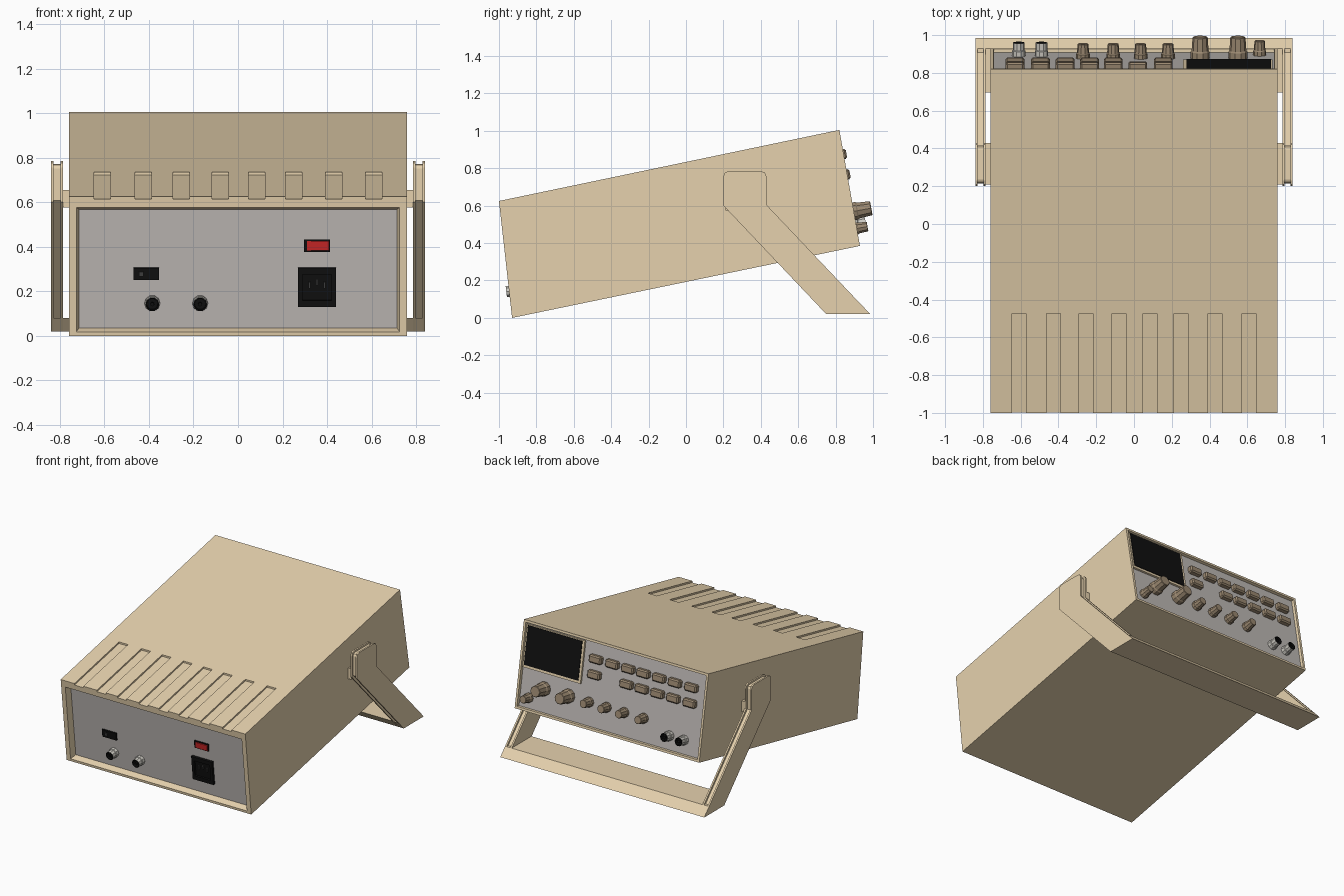
import bpy, bmesh, math
from mathutils import Matrix, Vector

if "Cube" in bpy.data.objects:
    bpy.data.objects.remove(bpy.data.objects["Cube"])

def mat(name, r, g, b):
    m = bpy.data.materials.new(name)
    m.diffuse_color = (r, g, b, 1)
    m.use_nodes = True
    m.node_tree.nodes["Principled BSDF"].inputs["Base Color"].default_value = m.diffuse_color
    return m

BEIGE = mat("beige", 0.79, 0.64, 0.42)
GREY = mat("panel_grey", 0.52, 0.49, 0.47)
BROWN = mat("brown", 0.33, 0.25, 0.165)
BLACK = mat("black", 0.005, 0.005, 0.005)
RED = mat("red", 0.6, 0.02, 0.02)
METAL = mat("metal", 0.62, 0.6, 0.55)
DARK = mat("dark_grey", 0.05, 0.05, 0.05)

def finish(bm, name, *mats):
    bmesh.ops.recalc_face_normals(bm, faces=bm.faces[:])
    me = bpy.data.meshes.new(name)
    bm.to_mesh(me)
    bm.free()
    for m in mats:
        me.materials.append(m)
    ob = bpy.data.objects.new(name, me)
    bpy.context.collection.objects.link(ob)
    return ob

def extrude_x(bm, pts, x0, x1):
    """Add a (y, z) profile extruded along x."""
    a = [bm.verts.new((x0, y, z)) for y, z in pts]
    b = [bm.verts.new((x1, y, z)) for y, z in pts]
    n = len(pts)
    bm.faces.new(a)
    bm.faces.new(b[::-1])
    for i in range(n):
        bm.faces.new((a[i], b[i], b[(i + 1) % n], a[(i + 1) % n]))

def frame(bottom, top, out, depth):
    """Matrix with Y up along a face and Z out of it, sunk to the panel."""
    o = Vector((0, *bottom))
    up = (Vector((0, *top)) - o).normalized()
    x = Vector((-out, 0, 0))
    n = x.cross(up)
    m = Matrix((x, up, n)).transposed().to_4x4()
    m.translation = o - n * depth
    return m

def box(name, fr, x, w, sx, sw, d0, d1, m, bevel=0):
    bm = bmesh.new()
    bmesh.ops.create_cube(bm, size=1)
    bmesh.ops.scale(bm, vec=(sx, sw, d1 - d0), verts=bm.verts[:])
    if bevel:
        bmesh.ops.bevel(bm, geom=bm.edges[:], offset=bevel, segments=1, affect='EDGES')
    ob = finish(bm, name, m)
    ob.matrix_world = fr @ Matrix.Translation((x * fr[0][0], w, (d0 + d1) / 2))
    return ob

def lathe(name, fr, x, w, prof, mats, dark_from=99, n=10):
    bm = bmesh.new()
    rings = [[bm.verts.new((r * math.cos(2 * math.pi * i / n), r * math.sin(2 * math.pi * i / n), z))
              for i in range(n)] for r, z in prof]
    bm.faces.new(rings[0][::-1])
    for k, (a, b) in enumerate(zip(rings, rings[1:])):
        for i in range(n):
            f = bm.faces.new((a[i], a[(i + 1) % n], b[(i + 1) % n], b[i]))
            f.material_index = int(k >= dark_from)
    bm.faces.new(rings[-1]).material_index = int(dark_from < 99)
    ob = finish(bm, name, *mats)
    ob.matrix_world = fr @ Matrix.Translation((x * fr[0][0], w, 0))
    return ob

# case: tilted body with a recessed panel at both ends
RB, RT, FB, FT = (-0.93, 0.0), (-1.0, 0.625), (0.93, 0.385), (0.82, 1.005)
REAR_D, FRONT_D = 0.045, 0.02
rear, front = frame(RB, RT, -1, REAR_D), frame(FB, FT, 1, FRONT_D)
bm = bmesh.new()
extrude_x(bm, [RB, FB, FT, RT], -0.76, 0.76)
bmesh.ops.recalc_face_normals(bm, faces=bm.faces[:])
rear_f = min(bm.faces, key=lambda f: f.calc_center_median().y)
front_f = max(bm.faces, key=lambda f: f.calc_center_median().y)
for f, fr, border, shift, taper, depth in (
        (rear_f, rear, 0.048, -0.016, 0.018, REAR_D), (front_f, front, 0.024, 0, 0.004, FRONT_D)):
    bmesh.ops.inset_individual(bm, faces=[f], thickness=border)
    bmesh.ops.translate(bm, vec=fr.col[1].xyz * shift, verts=f.verts[:])
    bmesh.ops.inset_individual(bm, faces=[f], thickness=taper)
    bmesh.ops.translate(bm, vec=-fr.col[2].xyz * depth, verts=f.verts[:])
    f.material_index = 1
case = finish(bm, "case", BEIGE, GREY)

# shallow vent grooves cut into the top, open at the rear edge
slope = (FT[1] - RT[1]) / (FT[0] - RT[0])
top_z = lambda y: RT[1] + slope * (y - RT[0])
bm = bmesh.new()
for x in (-0.61, -0.425, -0.255, -0.08, 0.085, 0.25, 0.43, 0.61):
    extrude_x(bm, [(-1.1, top_z(-1.1) - 0.012), (-0.475, top_z(-0.475) - 0.012),
                   (-0.475, top_z(-0.475) + 0.05), (-1.1, top_z(-1.1) + 0.05)], x - 0.037, x + 0.037)
cutter = finish(bm, "vent_cutter")
cutter.hide_render = True
mod = case.modifiers.new("vents", 'BOOLEAN')
mod.operation, mod.solver, mod.object = 'DIFFERENCE', 'EXACT', cutter
dg = bpy.context.evaluated_depsgraph_get()
cut_mesh = bpy.data.meshes.new_from_object(case.evaluated_get(dg))
case.modifiers.clear()
case.data = cut_mesh
bpy.data.objects.remove(cutter)

# carrying handle: grooved arms, pivots and a cross bar
arm = [(0.20, 0.60), (0.20, 0.755), (0.208, 0.777), (0.23, 0.785), (0.40, 0.785),
       (0.422, 0.777), (0.43, 0.755), (0.43, 0.605), (0.985, 0.02), (0.75, 0.02)]
core = [(0.215, 0.607), (0.215, 0.752), (0.222, 0.766), (0.235, 0.772), (0.395, 0.772),
        (0.408, 0.766), (0.415, 0.752), (0.415, 0.598), (0.95, 0.035), (0.78, 0.035)]
for side, s in (("left", -1), ("right", 1)):
    bm = bmesh.new()
    extrude_x(bm, arm, s * 0.785, s * 0.797)
    extrude_x(bm, core, s * 0.797, s * 0.828)
    extrude_x(bm, arm, s * 0.828, s * 0.84)
    finish(bm, side + "_handle_arm", BEIGE)
    bm = bmesh.new()
    extrude_x(bm, [(0.21, 0.575), (0.43, 0.575), (0.43, 0.655), (0.21, 0.655)], s * 0.755, s * 0.786)
    finish(bm, side + "_handle_pivot", BEIGE)
bm = bmesh.new()
extrude_x(bm, [(0.751, 0.02), (0.985, 0.02), (0.929, 0.08), (0.697, 0.08)], -0.839, 0.839)
finish(bm, "handle_bar", BEIGE)

# front panel: screen with trim, buttons
box("screen_trim", front, 0.497, 0.45, 0.475, 0.305, -0.005, 0.014, BEIGE)
box("screen", front, 0.501, 0.456, 0.447, 0.28, 0, 0.018, BLACK)
for i, x in enumerate((-0.63, -0.495, -0.365, -0.235, -0.11, 0.02, 0.155)):
    box(f"upper_button_{i}", front, x, 0.498, 0.1, 0.055, -0.01, 0.035, BROWN, 0.009)
    if i != 5:
        box(f"lower_button_{i}", front, x, 0.388, 0.1, 0.055, -0.01, 0.035, BROWN, 0.009)

# front panel: knobs and connectors
def knob(name, x, w, r, h):
    lathe(name, front, x, w, [(r, 0), (r, h * 0.3), (r * 0.9, h * 0.36), (r * 0.8, h * 0.97),
                              (r * 0.74, h)], [BROWN])

def connector(name, fr, x, w, h):
    lathe(name, fr, x, w, [(0.035, 0), (0.035, h * 0.4), (0.031, h * 0.45), (0.031, h),
                           (0.025, h), (0.025, h * 0.6)], [METAL, BLACK], 3)
    lathe(name + "_pin", fr, x, w, [(0.009, h * 0.5), (0.009, h * 0.95)], [BLACK], n=8)

for i, x in enumerate((0.35, 0.55)):
    knob(f"large_knob_{i}", x, 0.188, 0.05, 0.115)
for i, x in enumerate((-0.27, -0.11, 0.035, 0.18)):
    knob(f"small_knob_{i}", x, 0.188, 0.036, 0.078)
knob("corner_knob", 0.665, 0.095, 0.034, 0.078)
for i, x in enumerate((-0.61, -0.49)):
    connector(f"front_connector_{i}", front, x, 0.12, 0.072)

# rear panel: connectors, switches and power inlet
for i, x in enumerate((-0.385, -0.17)):
    connector(f"rear_connector_{i}", rear, x, 0.143, 0.06)
box("slide_switch", rear, -0.412, 0.275, 0.115, 0.055, -0.005, 0.012, BLACK)
box("slide_switch_nub", rear, -0.435, 0.275, 0.02, 0.022, 0, 0.02, DARK)
box("power_switch_bezel", rear, 0.355, 0.403, 0.115, 0.055, -0.005, 0.01, BLACK)
box("power_switch_rocker", rear, 0.368, 0.403, 0.08, 0.043, 0, 0.017, RED)
box("power_switch_rocker_end", rear, 0.319, 0.403, 0.016, 0.043, 0, 0.014, RED)
box("power_inlet_back", rear, 0.355, 0.215, 0.17, 0.178, -0.005, 0.004, BLACK)
for s in (-1, 1):
    box(f"power_inlet_side_{s}", rear, 0.355 + s * 0.075, 0.215, 0.02, 0.178, 0, 0.018, BLACK)
    box(f"power_inlet_edge_{s}", rear, 0.355, 0.215 + s * 0.074, 0.132, 0.03, 0, 0.018, BLACK)
for i, (x, w) in enumerate(((0.322, 0.225), (0.355, 0.238), (0.388, 0.225))):
    box(f"power_inlet_pin_{i}", rear, x, w, 0.009, 0.03, 0, 0.015, DARK)
